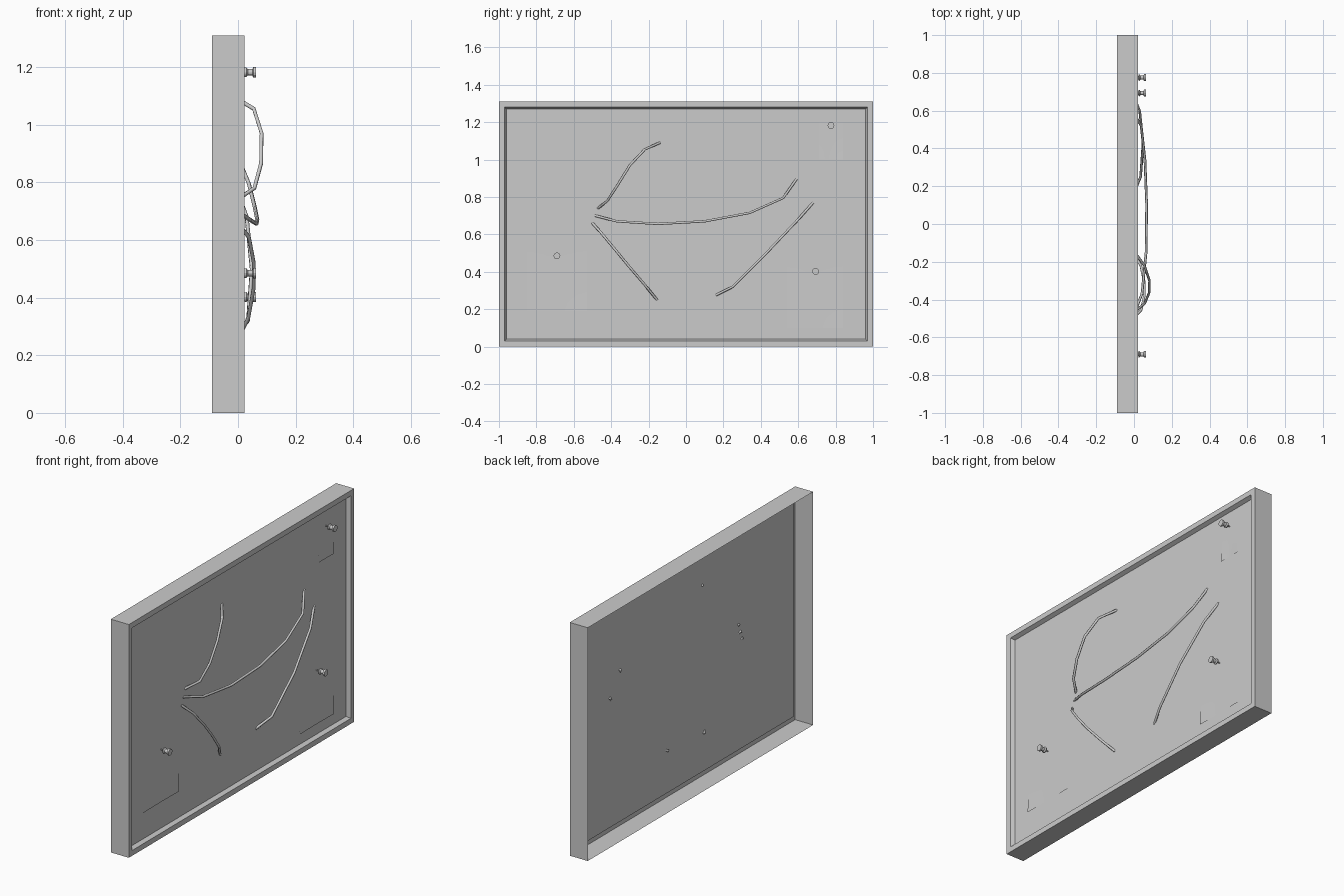
import bpy, bmesh, math
from mathutils import Vector, Matrix

if "Cube" in bpy.data.objects:
    bpy.data.objects.remove(bpy.data.objects["Cube"])

H = 1.31           # board height
BACK, FRONT, PANEL = -0.09, 0.022, 0.0


def mesh_object(name, bm):
    bmesh.ops.recalc_face_normals(bm, faces=bm.faces)
    me = bpy.data.meshes.new(name)
    bm.to_mesh(me)
    bm.free()
    ob = bpy.data.objects.new(name, me)
    bpy.context.collection.objects.link(ob)
    return ob


# Framed board: open-backed shell, flat border, sloped step down to the panel
def board():
    bm = bmesh.new()
    rings = []
    for x, inset in ((BACK, 0), (FRONT, 0), (FRONT, 0.03), (PANEL, 0.04)):
        a, lo, hi = 1 - inset, inset, H - inset
        rings.append([bm.verts.new((x, y, z))
                      for y, z in ((-a, lo), (a, lo), (a, hi), (-a, hi))])
    for r, s in zip(rings, rings[1:]):
        for i in range(4):
            j = (i + 1) % 4
            bm.faces.new((r[i], r[j], s[j], s[i]))
    panel = bm.faces.new(rings[-1])
    ob = mesh_object("framed_board", bm)
    # front must face +x
    if ob.data.polygons[-1].normal.x < 0:
        ob.data.flip_normals()


# Gently bowed sheet of paper lying on the panel
def note(name, y0, y1, z0, z1):
    bm = bmesh.new()
    n = 6
    grid = []
    for i in range(n + 1):
        t = i / n
        row = []
        for j in range(n + 1):
            s = j / n
            bow = 0.004 * (1 - t) ** 2 * (0.5 + abs(s - 0.5))
            row.append(bm.verts.new((PANEL + 0.002 + bow,
                                     y0 + (y1 - y0) * s, z0 + (z1 - z0) * t)))
        grid.append(row)
    for i in range(n):
        for j in range(n):
            bm.faces.new((grid[i][j], grid[i][j + 1],
                          grid[i + 1][j + 1], grid[i + 1][j]))
    ob = mesh_object(name, bm)
    if ob.data.polygons[0].normal.x < 0:
        ob.data.flip_normals()
    ob.data.shade_smooth()


# Push pin: lathed profile (distance from panel, radius)
def pin(name, y, z):
    profile = ((0.0, 0.003), (0.022, 0.003), (0.023, 0.016), (0.029, 0.017),
               (0.034, 0.011), (0.050, 0.011), (0.053, 0.018), (0.063, 0.018))
    bm = bmesh.new()
    n = 12
    rings = [[bm.verts.new((x, y + r * math.cos(k * math.tau / n),
                            z + r * math.sin(k * math.tau / n)))
              for k in range(n)] for x, r in profile]
    for r, s in zip(rings, rings[1:]):
        for k in range(n):
            m = (k + 1) % n
            bm.faces.new((r[k], r[m], s[m], s[k]))
    bm.faces.new(rings[0])
    bm.faces.new(rings[-1])
    mesh_object(name, bm)


# Straps: thin round tube through a few points
def strap(name, pts):
    cu = bpy.data.curves.new(name, 'CURVE')
    cu.dimensions = '3D'
    cu.bevel_depth = 0.007
    cu.bevel_resolution = 1
    cu.use_fill_caps = True
    sp = cu.splines.new('POLY')
    sp.points.add(len(pts) - 1)
    for p, c in zip(sp.points, pts):
        p.co = (*c, 1)
    ob = bpy.data.objects.new(name, cu)
    bpy.context.collection.objects.link(ob)
    bpy.ops.object.select_all(action='DESELECT')
    ob.select_set(True)
    bpy.context.view_layer.objects.active = ob
    bpy.ops.object.convert(target='MESH')


board()

note("note_left", -0.85, -0.53, 0.19, 0.51)
note("note_right", 0.54, 0.84, 0.10, 0.43)
note("note_top", 0.71, 0.84, 1.00, 1.20)

pin("pin_left", -0.69, 0.485)
pin("pin_right", 0.693, 0.402)
pin("pin_top", 0.775, 1.182)

strap("upper_strap", [(-0.003, -0.47, 0.74), (0.057, -0.42, 0.78), (0.080, -0.365, 0.865),
                      (0.082, -0.30, 0.97), (0.055, -0.22, 1.055), (-0.003, -0.14, 1.09)])
strap("middle_strap", [(-0.003, -0.485, 0.70), (0.042, -0.37, 0.67), (0.064, -0.15, 0.656),
                       (0.067, 0.10, 0.67), (0.058, 0.34, 0.715), (0.038, 0.52, 0.795),
                       (-0.003, 0.59, 0.895)])
strap("lower_left_strap", [(-0.003, -0.50, 0.66), (0.038, -0.455, 0.61), (0.055, -0.38, 0.52),
                           (0.055, -0.31, 0.435), (0.036, -0.22, 0.33), (-0.003, -0.155, 0.25)])
strap("lower_right_strap", [(-0.003, 0.16, 0.275), (0.035, 0.25, 0.32), (0.048, 0.43, 0.50),
                            (0.030, 0.60, 0.68), (-0.003, 0.68, 0.77)])
